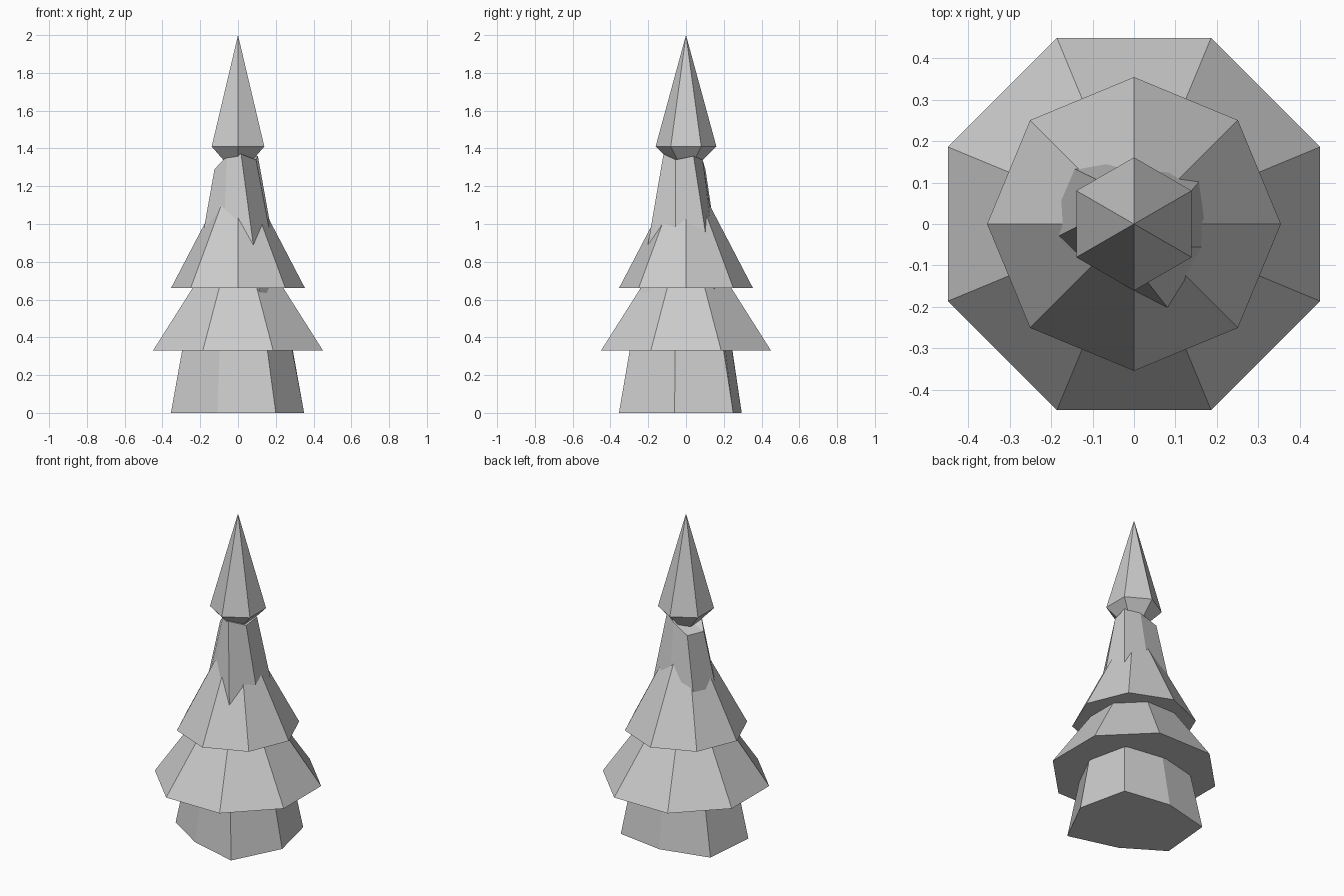
import bpy
import bmesh
from math import radians, cos, sin, pi
from mathutils import Matrix, Vector

cube = bpy.data.objects.get("Cube")
if cube:
    bpy.data.objects.remove(cube)

# Single flat grey
grey = bpy.data.materials.new("light_grey")
grey.use_nodes = True
colour = (0.6, 0.6, 0.6, 1)
grey.diffuse_color = colour
grey.node_tree.nodes["Principled BSDF"].inputs["Base Color"].default_value = colour


def finish(name, bm):
    bmesh.ops.recalc_face_normals(bm, faces=bm.faces)
    mesh = bpy.data.meshes.new(name)
    bm.to_mesh(mesh)
    bm.free()
    mesh.materials.append(grey)
    bpy.context.collection.objects.link(bpy.data.objects.new(name, mesh))


def fan(bm, ring, tip):
    """Join a ring of vertices to one point."""
    tip = bm.verts.new(tip)
    for a, b in zip(ring, ring[1:] + ring[:1]):
        bm.faces.new((a, b, tip))


def pyramid(name, sides, radius, turn, z, top, bottom=None):
    """Pyramid with a flat base, or a second point below."""
    bm = bmesh.new()
    ring = []
    for i in range(sides):
        a = 2 * pi * i / sides + radians(turn)
        ring.append(bm.verts.new((radius * cos(a), radius * sin(a), z)))
    fan(bm, ring, (0, 0, top))
    if bottom is None:
        bm.faces.new(ring)
    else:
        fan(bm, ring, (0, 0, bottom))
    finish(name, bm)


# Irregular trunk: seven sides, tapering and twisting upwards
outline = [(-.355, -.115), (-.11, -.27), (.2, -.355), (.35, -.06),
           (.28, .25), (-.02, .295), (-.325, .22)]
top_heights = [1.29, 1.36, 1.37, 1.34, 1.36, 1.34, 1.29]
twist = Matrix.Rotation(radians(-21), 3, 'Z') * 0.3
bm = bmesh.new()
base, top = [], []
for (x, y), height in zip(outline, top_heights):
    foot = Vector((x, y, 0))
    end = twist @ foot
    end.z = 1.36
    end = foot.lerp(end, height / 1.36)
    base.append(bm.verts.new(foot))
    top.append(bm.verts.new(end))
bm.faces.new(base)
for i in range(len(base)):
    j = (i + 1) % len(base)
    bm.faces.new((base[i], base[j], top[j], top[i]))
fan(bm, top, (0, 0, 1.34))
finish("trunk", bm)

# Two skirts and the pointed crown
pyramid("lower_skirt", 8, 0.487, 22.5, 0.33, 1.04)
pyramid("upper_skirt", 8, 0.355, 0, 0.66, 1.34)
pyramid("crown", 6, 0.161, 30, 1.41, 2.0, 1.25)
